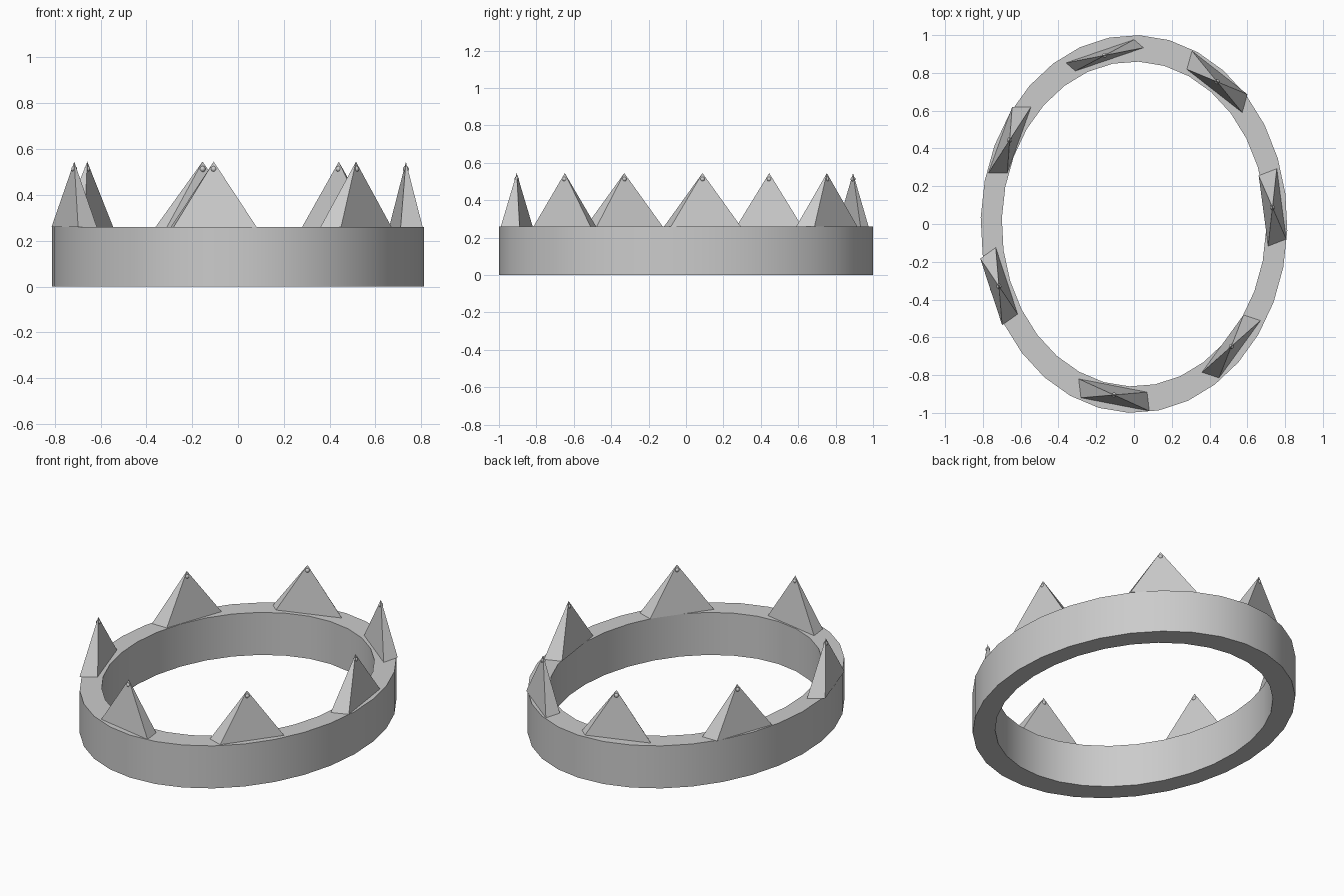
import bpy, bmesh, math
from mathutils import Vector

if "Cube" in bpy.data.objects:
    bpy.data.objects.remove(bpy.data.objects["Cube"])

BAND_TOP, TIP_Z, SEGS = 0.26, 0.545, 32


def finish(bm, name, smooth=False):
    bmesh.ops.recalc_face_normals(bm, faces=bm.faces)
    me = bpy.data.meshes.new(name)
    bm.to_mesh(me)
    bm.free()
    ob = bpy.data.objects.new(name, me)
    bpy.context.collection.objects.link(ob)
    if smooth:
        bpy.context.view_layer.objects.active = ob
        ob.select_set(True)
        bpy.ops.object.shade_smooth_by_angle(angle=math.radians(35))
        ob.select_set(False)
    return ob


# Oval band: rectangular section swept round an ellipse
bm = bmesh.new()
section = [(0.812, 1.0, 0), (0.812, 1.0, BAND_TOP),
           (0.70, 0.86, BAND_TOP), (0.70, 0.86, 0)]
rings = []
for i in range(SEGS):
    a = math.tau * i / SEGS - math.radians(2)
    rings.append([bm.verts.new((rx * math.cos(a), ry * math.sin(a), z))
                  for rx, ry, z in section])
for i in range(SEGS):
    p, q = rings[i], rings[(i + 1) % SEGS]
    for j in range(4):
        k = (j + 1) % 4
        bm.faces.new((p[j], q[j], q[k], p[k]))
finish(bm, "band", smooth=True)

# Spikes: centre, then two half-diagonals of the skewed base
spikes = [
    ((-0.155, 0.893), (0.205, 0.040), (0.155, 0.083)),
    ((0.440, 0.753), (0.160, -0.066), (0.133, -0.163)),
    ((0.733, 0.088), (0.073, -0.168), (-0.023, -0.205)),
    ((0.515, -0.648), (-0.065, -0.167), (-0.155, -0.137)),
    ((-0.106, -0.905), (0.187, -0.085), (0.175, 0.015)),
    ((-0.715, -0.330), (0.017, -0.205), (0.099, -0.147)),
    ((-0.658, 0.445), (-0.113, -0.175), (-0.013, -0.175)),
]
for n, (c, d, e) in enumerate(spikes, 1):
    c, d, e = Vector(c), Vector(d), Vector(e)
    bm = bmesh.new()
    base = [bm.verts.new((*p, BAND_TOP)) for p in (c + d, c + e, c - d, c - e)]
    tip = bm.verts.new((*c, TIP_Z))
    bm.faces.new(base)
    for j in range(4):
        bm.faces.new((base[j], base[(j + 1) % 4], tip))
    finish(bm, f"spike_{n}")

    # Small bead set just under the tip
    bm = bmesh.new()
    bmesh.ops.create_uvsphere(bm, u_segments=12, v_segments=8, radius=0.013)
    bmesh.ops.translate(bm, verts=bm.verts, vec=(*c, 0.513))
    finish(bm, f"bead_{n}", smooth=True)
